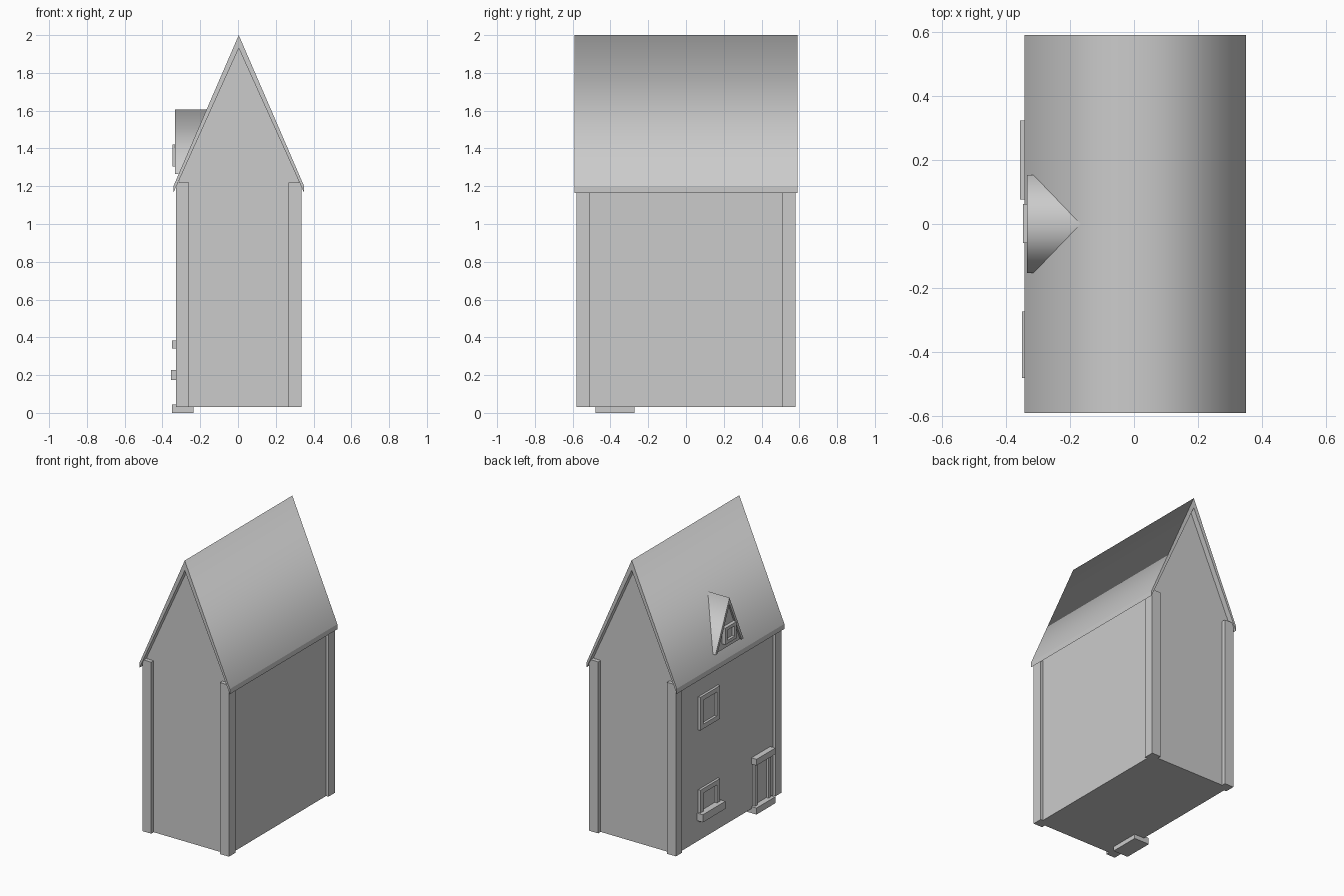
import bpy, bmesh
from mathutils import Vector

cube = bpy.data.objects.get("Cube")
if cube:
    bpy.data.objects.remove(cube, do_unlink=True)

grey = bpy.data.materials.new("plain_grey")
grey.use_nodes = True
COLOUR = (0.6, 0.6, 0.6, 1)
grey.diffuse_color = COLOUR
grey.node_tree.nodes["Principled BSDF"].inputs["Base Color"].default_value = COLOUR

CX = 0.004          # centre line of the house
WALL = -0.31        # plane of the facade wall
FRONT = -0.328      # plane of the frames on the facade


def finish(name, bm, smooth=None):
    bmesh.ops.recalc_face_normals(bm, faces=bm.faces)
    for f in bm.faces:
        f.smooth = bool(smooth and smooth(f))
    mesh = bpy.data.meshes.new(name)
    bm.to_mesh(mesh)
    bm.free()
    mesh.materials.append(grey)
    obj = bpy.data.objects.new(name, mesh)
    bpy.context.collection.objects.link(obj)
    return obj


def add_box(bm, x, y, z):
    verts = bmesh.ops.create_cube(bm, size=1)["verts"]
    for v in verts:
        v.co = Vector([r[0] + (c + 0.5) * (r[1] - r[0]) for c, r in zip(v.co, (x, y, z))])


def box(name, x, y, z):
    bm = bmesh.new()
    add_box(bm, x, y, z)
    return finish(name, bm)


def prism(name, points, offset, smooth=None):
    bm = bmesh.new()
    face = bm.faces.new([bm.verts.new(p) for p in points])
    ext = bmesh.ops.extrude_face_region(bm, geom=[face])["geom"]
    bmesh.ops.translate(bm, vec=offset, verts=[g for g in ext if isinstance(g, bmesh.types.BMVert)])
    return finish(name, bm, smooth)


def frame(name, y, z, front, back, band, bottom=True):
    bm = bmesh.new()
    x = (front, back)
    add_box(bm, x, (y[0], y[0] + band), z)
    add_box(bm, x, (y[1] - band, y[1]), z)
    inner = (y[0] + band, y[1] - band)
    add_box(bm, x, inner, (z[1] - band, z[1]))
    if bottom:
        add_box(bm, x, inner, (z[0], z[0] + band))
    return finish(name, bm)


# House body with gables
prism("house_body", [(CX + x, -0.553, z) for x, z in
      [(-0.315, 0.03), (0.315, 0.03), (0.315, 1.24), (0, 1.94), (-0.315, 1.24)]], (0, 1.106, 0))

# Corner posts
for sx, side in ((-1, "right"), (1, "left")):
    for sy, end in ((-1, "front"), (1, "back")):
        xs = sorted((CX + sx * 0.264, CX + sx * 0.333))
        ys = sorted((sy * 0.511, sy * 0.58))
        box(f"corner_post_{end}_{side}", xs, ys, (0.03, 1.22))

# Main roof: thin pitched shell with upright eaves, slopes softly shaded over the ridge
prism("roof", [(CX + x, -0.59, z) for x, z in
      [(-0.346, 1.165), (-0.346, 1.2), (0, 2), (0.346, 1.2), (0.346, 1.165), (0, 1.93)]],
      (0, 1.18, 0), lambda f: f.normal.z > 0.2)

# Dormer: open-fronted shell whose back is cut along the roof slope
bm = bmesh.new()
outer = [(-0.153, 1.265), (0, 1.605), (0.153, 1.265)]
inner = [(0.132, 1.265), (0, 1.56), (-0.132, 1.265)]
face = bm.faces.new([bm.verts.new((-0.334, y, z)) for y, z in outer + inner])
ext = bmesh.ops.extrude_face_region(bm, geom=[face])["geom"]
for v in ext:
    if isinstance(v, bmesh.types.BMVert):
        v.co.x = CX - (2 - v.co.z) * 0.4325 + 0.004
finish("dormer_roof", bm, lambda f: f.normal.z > 0.2 and abs(f.normal.y) > 0.5)
prism("dormer_wall", [(-0.322, y, z) for y, z in [(-0.14, 1.265), (0.14, 1.265), (0, 1.58)]],
      (0.03, 0, 0))
frame("dormer_window_frame", (-0.06, 0.063), (1.305, 1.42), -0.346, -0.315, 0.022)
box("dormer_window_backing", (-0.328, -0.25), (-0.045, 0.048), (1.32, 1.405))

# Facade windows and sill
frame("upper_window_frame", (0.095, 0.31), (0.8, 1.03), FRONT, WALL + 0.01, 0.032)
frame("lower_window_frame", (0.095, 0.31), (0.165, 0.385), FRONT, WALL + 0.01, 0.032)
box("window_sill", (-0.356, WALL + 0.01), (0.077, 0.323), (0.175, 0.228))

# Doorway with lintel and step
frame("door_frame", (-0.465, -0.29), (0.04, 0.36), FRONT, WALL + 0.01, 0.028, False)
box("door_lintel", (-0.35, WALL + 0.01), (-0.48, -0.273), (0.34, 0.383))
box("door_step", (-0.35, -0.235), (-0.48, -0.273), (0, 0.045))
